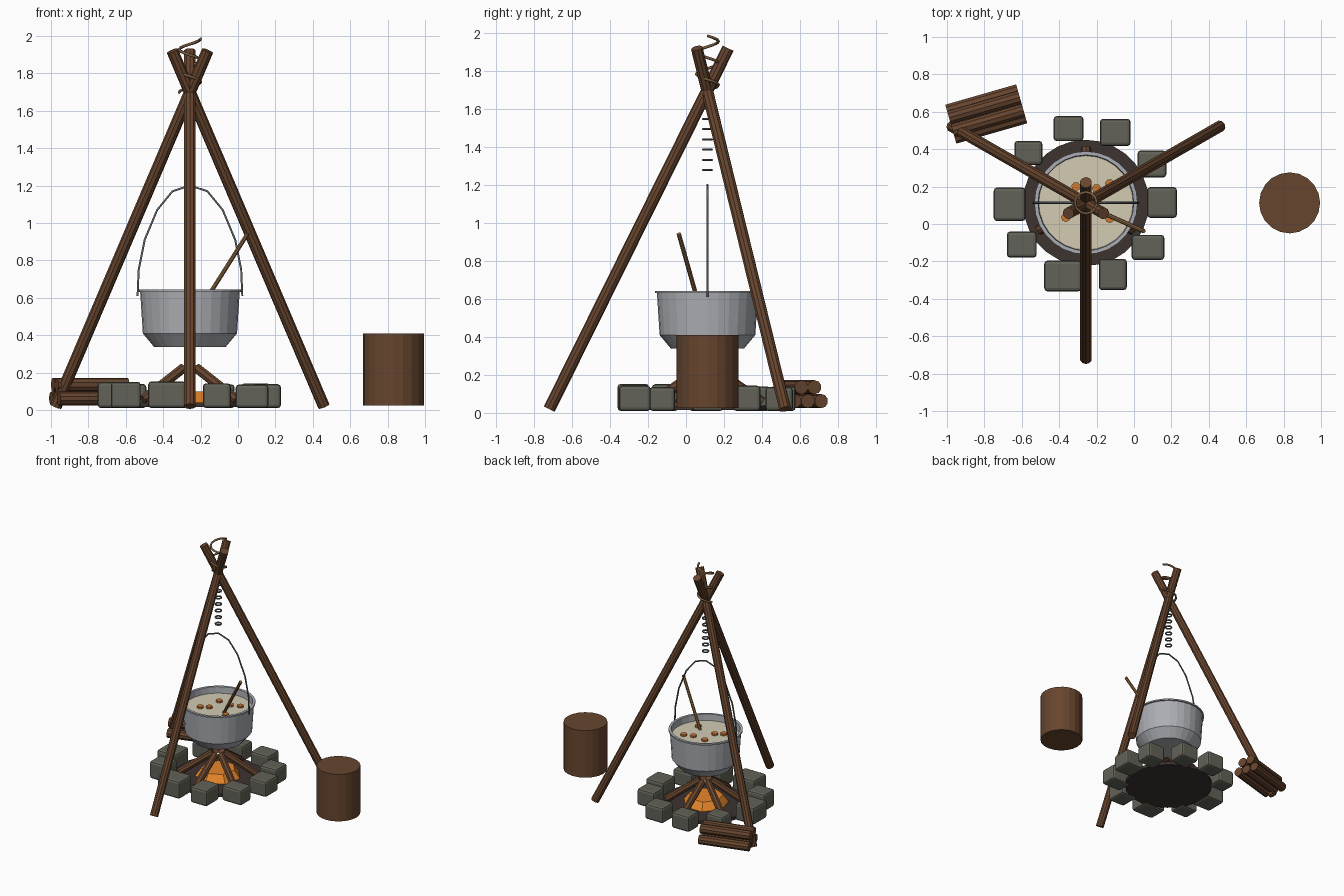
import bpy, bmesh, math, random
from mathutils import Vector, Matrix

if "Cube" in bpy.data.objects:
    bpy.data.objects.remove(bpy.data.objects["Cube"])

random.seed(4)
CX, CY = -0.257, 0.113          # centre of the fire
CENTRE = Vector((CX, CY, 0))


def material(name, r, g, b):
    m = bpy.data.materials.new(name)
    lin = [((c / 255 + 0.055) / 1.055) ** 2.4 for c in (r, g, b)]
    m.diffuse_color = (*lin, 1)
    m.use_nodes = True
    m.node_tree.nodes["Principled BSDF"].inputs["Base Color"].default_value = m.diffuse_color
    return m


WOOD = material("bark brown", 103, 69, 46)
STONE = material("stone grey", 98, 98, 88)
STEEL = material("pot steel", 172, 174, 180)
IRON = material("dark iron", 98, 101, 106)
SOUP = material("cream soup", 210, 203, 180)
CARROT = material("carrot orange", 205, 120, 52)
EMBER = material("ember orange", 232, 136, 42)
ASH = material("ash black", 60, 51, 48)
SPOON = material("spoon wood", 142, 104, 66)
ROPE = material("rope tan", 122, 93, 64)


def add(name, bm, mat):
    bmesh.ops.recalc_face_normals(bm, faces=bm.faces)
    me = bpy.data.meshes.new(name)
    bm.to_mesh(me)
    bm.free()
    me.materials.append(mat)
    ob = bpy.data.objects.new(name, me)
    bpy.context.collection.objects.link(ob)
    return ob


def rod(name, a, b, r, mat, sides=10, r2=None):
    """Flat-sided cylinder from point a to point b."""
    a, b = Vector(a), Vector(b)
    d = b - a
    bm = bmesh.new()
    m = Matrix.Translation((a + b) / 2) @ d.to_track_quat('Z', 'Y').to_matrix().to_4x4()
    bmesh.ops.create_cone(bm, cap_ends=True, segments=sides, radius1=r,
                          radius2=r if r2 is None else r2, depth=d.length, matrix=m)
    return add(name, bm, mat)


def lathe(name, profile, mat, sides=28):
    """Spin a radius/height profile about the fire centre."""
    bm = bmesh.new()
    vs = [bm.verts.new((CX + r, CY, z)) for r, z in profile]
    es = [bm.edges.new(p) for p in zip(vs, vs[1:])]
    bmesh.ops.spin(bm, geom=vs + es, cent=CENTRE, axis=(0, 0, 1),
                   angle=2 * math.pi, steps=sides, use_duplicate=False)
    bmesh.ops.remove_doubles(bm, verts=bm.verts, dist=1e-4)
    return add(name, bm, mat)


def wire(name, points, r, mat):
    """Thin round wire along a list of points."""
    cu = bpy.data.curves.new(name, 'CURVE')
    cu.dimensions = '3D'
    cu.bevel_depth = r
    cu.bevel_resolution = 1
    cu.use_fill_caps = True
    sp = cu.splines.new('POLY')
    sp.points.add(len(points) - 1)
    for p, co in zip(sp.points, points):
        p.co = (*co, 1)
    cu.materials.append(mat)
    ob = bpy.data.objects.new(name, cu)
    bpy.context.collection.objects.link(ob)


# Tripod poles
rod("front_pole", (CX, -0.72, 0.02), (CX, 0.222, 1.92), 0.032, WOOD)
for s, n in ((-1, "left_pole"), (1, "right_pole")):
    rod(n, (CX + s * 0.716, 0.522, 0.02), (CX - s * 0.094, 0.057, 1.92), 0.032, WOOD)

# Rope winding round the pole crossing, with a free end on top
turns = [(i / 12) * 2 * math.pi for i in range(31)]
wire("lashing_rope", [(CX + 0.058 * math.cos(a), CY + 0.058 * math.sin(a),
                       1.985 - 0.115 * a / (2 * math.pi)) for a in turns], 0.008, ROPE)

# Chain links
for i in range(7):
    bpy.ops.mesh.primitive_torus_add(location=(CX, CY, 1.278 + i * 0.054), major_radius=0.023,
                                     minor_radius=0.006, major_segments=12, minor_segments=6)
    link = bpy.context.object
    link.name = f"chain_link_{i}"
    link.data.materials.append(IRON)

# Pot with open top, its soup and its bail handle
lathe("pot", [(0, 0.338), (0.192, 0.338), (0.252, 0.41), (0.266, 0.63), (0.276, 0.632),
              (0.276, 0.643), (0.256, 0.643), (0.25, 0.56), (0, 0.56)], STEEL)
lathe("soup", [(0, 0.57), (0.251, 0.57), (0.253, 0.592), (0, 0.592)], SOUP)
half = [(0.28, 0.61), (0.274, 0.75), (0.242, 0.91), (0.175, 1.07), (0.093, 1.17)]
arch = [(-x, z) for x, z in half] + [(0, 1.2)] + half[::-1]
wire("pot_handle", [(CX + x, CY, z) for x, z in arch], 0.006, IRON)

# Carrot pieces floating in the soup
for i, (x, y) in enumerate([(-0.365, 0.035), (-0.13, 0.03), (-0.31, 0.20),
                            (-0.13, 0.215), (-0.20, 0.19), (-0.31, 0.07)]):
    rod(f"carrot_{i}", (x, y, 0.585), (x, y, 0.607), 0.025, CARROT, 7)

# Stirring spoon
rod("spoon", (-0.19, 0.07, 0.56), (0.052, -0.038, 0.943), 0.012, SPOON, 8)

# Fire pit: ash bed, embers and leaning logs
lathe("ash_bed", [(0, 0.015), (0.337, 0.015), (0.337, 0.04), (0, 0.04)], ASH)
rod("embers", (CX, CY, 0.03), (CX, CY, 0.10), 0.18, EMBER, 7, 0.13)
for i in range(6):
    d = Vector((math.cos(math.radians(60 * i + 30)), math.sin(math.radians(60 * i + 30)), 0))
    rod(f"fire_log_{i}", CENTRE + d * 0.29 + Vector((0, 0, 0.055)),
        CENTRE + d * 0.04 + Vector((0, 0, 0.225)), 0.027, WOOD, 8)

# Ring of rounded stone blocks: x, y, width, depth
stones = [(-0.35, 0.51, 0.16, 0.135), (-0.10, 0.49, 0.165, 0.145), (0.095, 0.32, 0.155, 0.145),
          (0.15, 0.115, 0.16, 0.165), (0.075, -0.125, 0.175, 0.135), (-0.113, -0.27, 0.15, 0.168),
          (-0.38, -0.278, 0.20, 0.165), (-0.60, -0.11, 0.16, 0.14), (-0.665, 0.105, 0.17, 0.18),
          (-0.565, 0.38, 0.15, 0.13)]
for i, (x, y, w, d) in enumerate(stones):
    h = random.uniform(0.125, 0.145)
    bm = bmesh.new()
    bmesh.ops.create_cube(bm, size=1, matrix=Matrix.Translation((x, y, 0.01 + h / 2))
                          @ Matrix.Diagonal((w, d, h, 1)))
    bmesh.ops.bevel(bm, geom=bm.edges[:], offset=0.018, segments=2, profile=0.5, affect='EDGES')
    add(f"fire_stone_{i}", bm, STONE)

# Firewood pile: three logs below, two above
ang = math.radians(16)
along = Vector((math.cos(ang), math.sin(ang), 0))
side = Vector((-along.y, along.x, 0))
for i, (k, z) in enumerate([(-1, 0.062), (0, 0.062), (1, 0.062), (-0.5, 0.135), (0.5, 0.135)]):
    c = Vector((-0.79, 0.588, z)) + side * k * 0.073
    rod(f"firewood_{i}", c - along * 0.197, c + along * 0.197, 0.037, WOOD)

# Stump seat
rod("stump_seat", (0.832, CY, 0.025), (0.832, CY, 0.41), 0.163, WOOD, 20)
